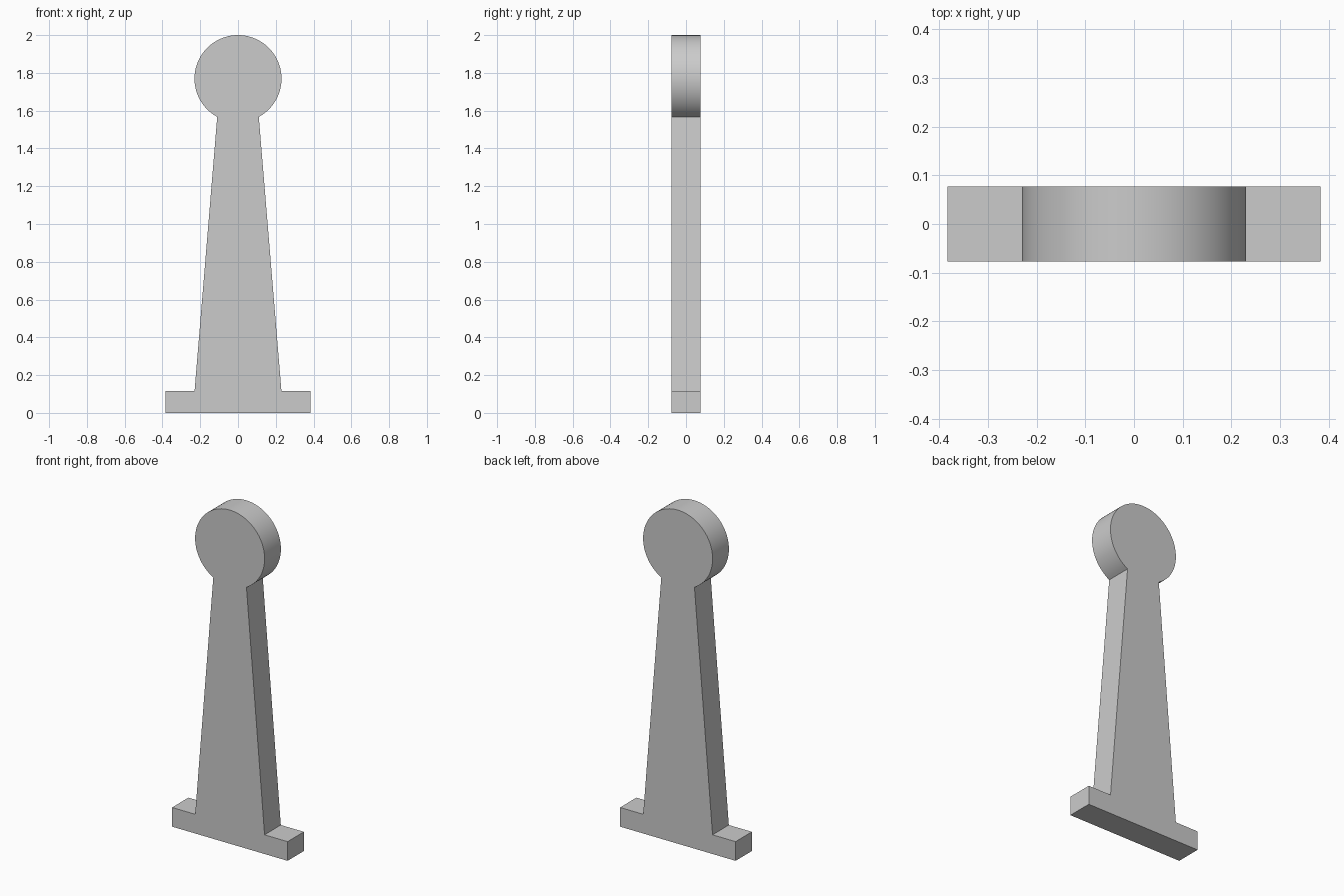
import bpy
import bmesh
from math import atan2, cos, sin, pi, radians

if "Cube" in bpy.data.objects:
    bpy.data.objects.remove(bpy.data.objects["Cube"], do_unlink=True)

HALF_DEPTH = 0.077
RADIUS = 0.2305
CENTRE_Z = 2 - RADIUS
ARC_STEPS = 64

# Plain grey material
grey = bpy.data.materials.new("plain_grey")
grey.use_nodes = True
colour = (0.6, 0.6, 0.6, 1)
grey.diffuse_color = colour
grey.node_tree.nodes["Principled BSDF"].inputs["Base Color"].default_value = colour

# Right half of the foot and tapered stem, from the bottom up to the neck
side = [(0.383, 0), (0.383, 0.115), (0.23, 0.115)]
neck_x = 0.11
neck_z = CENTRE_Z - (RADIUS ** 2 - neck_x ** 2) ** 0.5

# Round head, swept from the right of the neck over the top to the left
start = atan2(neck_z - CENTRE_Z, neck_x)
sweep = pi - 2 * start
head = []
for i in range(ARC_STEPS + 1):
    a = start + sweep * i / ARC_STEPS
    head.append((RADIUS * cos(a), CENTRE_Z + RADIUS * sin(a)))

outline = side + head + [(-x, z) for x, z in reversed(side)]

# Extrude the outline through the thickness of the plate
bm = bmesh.new()
front = bm.faces.new([bm.verts.new((x, -HALF_DEPTH, z)) for x, z in outline])
extruded = bmesh.ops.extrude_face_region(bm, geom=[front], use_keep_orig=True)
moved = [v for v in extruded["geom"] if isinstance(v, bmesh.types.BMVert)]
bmesh.ops.translate(bm, verts=moved, vec=(0, 2 * HALF_DEPTH, 0))
bmesh.ops.recalc_face_normals(bm, faces=bm.faces)
mesh = bpy.data.meshes.new("round_headed_post")
bm.to_mesh(mesh)
bm.free()

post = bpy.data.objects.new("round_headed_post", mesh)
bpy.context.collection.objects.link(post)
mesh.materials.append(grey)

# Smooth rim on the head, sharp edges elsewhere
bpy.ops.object.select_all(action="DESELECT")
post.select_set(True)
bpy.context.view_layer.objects.active = post
bpy.ops.object.shade_smooth_by_angle(angle=radians(30))
